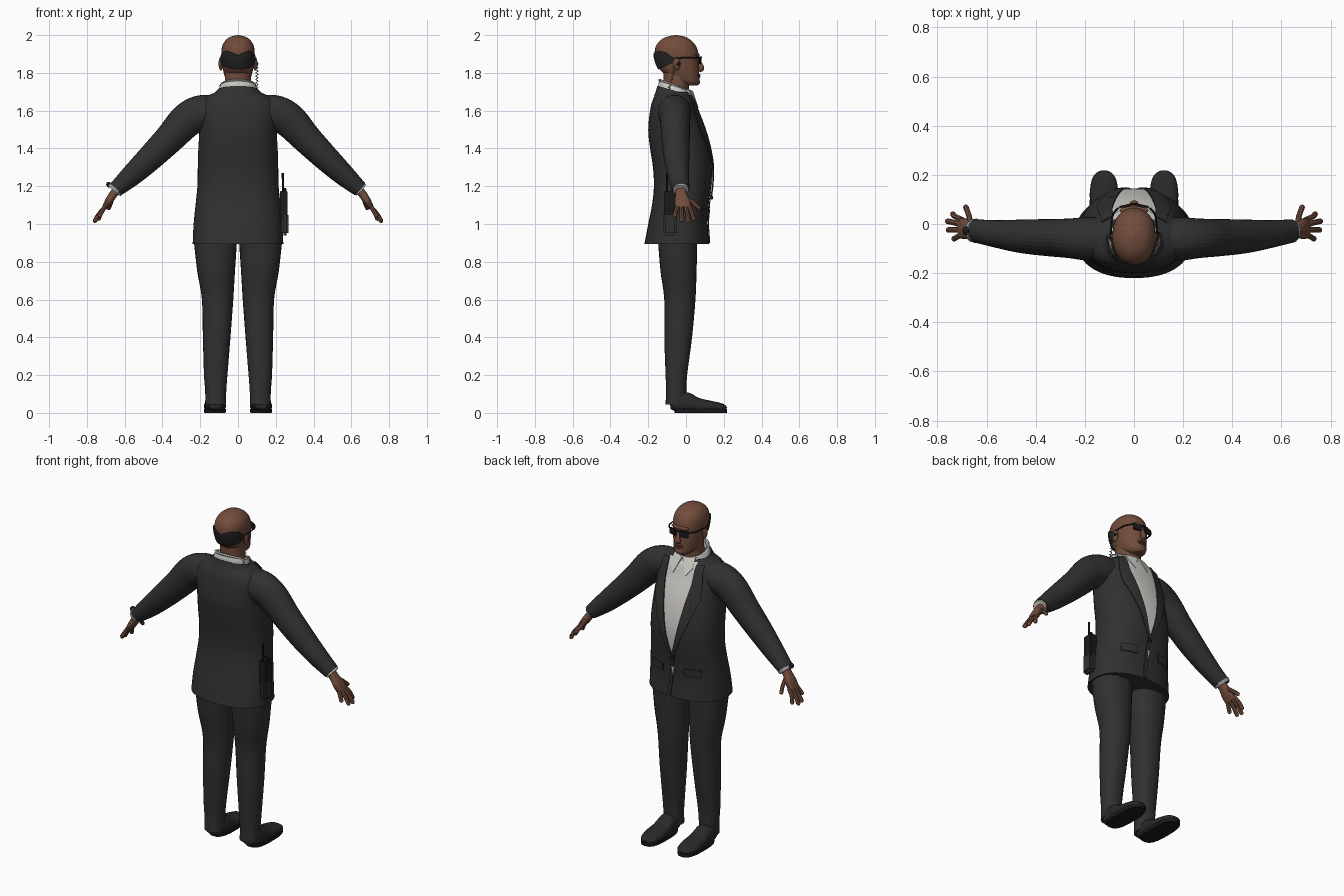
import bpy, bmesh, math
from mathutils import Vector

cube = bpy.data.objects.get("Cube")
if cube:
    bpy.data.objects.remove(cube, do_unlink=True)


def material(name, r, g, b):
    m = bpy.data.materials.new(name)
    m.use_nodes = True
    m.diffuse_color = (r, g, b, 1)
    node = next(n for n in m.node_tree.nodes if n.type == 'BSDF_PRINCIPLED')
    node.inputs["Base Color"].default_value = (r, g, b, 1)
    node.inputs["Roughness"].default_value = 0.7
    return m


SKIN = material("brown skin", .17, .073, .045)
SUIT = material("charcoal cloth", .03, .03, .031)
SHIRT = material("off white cotton", .62, .61, .57)
HAIR = material("black hair", .018, .018, .02)
BLACK = material("black plastic", .01, .01, .011)
LEATHER = material("dark leather", .022, .022, .023)
STEEL = material("steel", .35, .35, .36)
BRONZE = material("bronze pin", .2, .07, .03)
LIPS = material("dark lips", .11, .045, .032)
parts = []


def finish(name, bm, mat):
    bmesh.ops.recalc_face_normals(bm, faces=bm.faces)
    me = bpy.data.meshes.new(name)
    bm.to_mesh(me)
    bm.free()
    ob = bpy.data.objects.new(name, me)
    me.materials.append(mat)
    bpy.context.collection.objects.link(ob)
    parts.append(ob)
    return ob


def spline(keys, t):
    """Smooth interpolation through the keys, t in 0..1."""
    n = len(keys) - 1
    i = min(int(t * n), n - 1)
    f = t * n - i
    a, b, c, d = (keys[max(0, min(n, j))] for j in range(i - 1, i + 3))
    return [q + f / 2 * (r - p + f * (2 * p - 5 * q + 4 * r - s + f * (3 * (q - r) + s - p)))
            for p, q, r, s in zip(a, b, c, d)]


def oval(c, u, v, ang, p):
    co, si = math.cos(ang), math.sin(ang)
    e = 2 / p
    return c + u * math.copysign(abs(co) ** e, co) + v * math.copysign(abs(si) ** e, si)


def loft(name, rings, mat, p=2.0, seg=24, caps=True):
    bm = bmesh.new()
    rows = [[bm.verts.new(oval(c, u, v, k * math.tau / seg, p)) for k in range(seg)]
            for c, u, v in rings]
    for a, b in zip(rows, rows[1:]):
        for k in range(seg):
            j = (k + 1) % seg
            bm.faces.new((a[k], a[j], b[j], b[k]))
    if caps:
        bm.faces.new(rows[0])
        bm.faces.new(rows[-1])
    return finish(name, bm, mat)


def level_ring(key):
    z, hw, back, front = key[:4]
    x = key[4] if len(key) > 4 else 0
    return (Vector((x, (back + front) / 2, z)), Vector((hw, 0, 0)),
            Vector((0, (front - back) / 2, 0)))


def stack(name, keys, mat, p=2.2, seg=40, steps=36, caps=True):
    rings = [level_ring(spline(keys, i / steps)) for i in range(steps + 1)]
    return loft(name, rings, mat, p, seg, caps)


def tube(name, keys, mat, side=1, ref=(0, 1, 0), p=2.0, seg=16, steps=20):
    """Loft along a path of x, y, z, radius, radius along ref."""
    rings = []
    for i in range(steps + 1):
        t = i / steps
        x, y, z, rn, rr = spline(keys, t)
        d = (Vector(spline(keys, min(1, t + .02))[:3]) - Vector(spline(keys, max(0, t - .02))[:3])).normalized()
        v = (Vector(ref) - d * d.dot(Vector(ref))).normalized()
        u = d.cross(v)
        flip = Vector((side, 1, 1))
        rings.append((Vector((x, y, z)) * flip, u * flip * rn, v * flip * rr))
    return loft(name, rings, mat, p, seg)


def rod(name, pts, r, mat, side=1, ref=(0, 1, 0), steps=8):
    return tube(name, [(*q, r, r) for q in pts], mat, side, ref, seg=8, steps=steps)


def box(name, loc, size, mat, rot=0, bevel=.004):
    bm = bmesh.new()
    bmesh.ops.create_cube(bm, size=1)
    bmesh.ops.scale(bm, vec=size, verts=bm.verts)
    bmesh.ops.bevel(bm, geom=bm.edges[:], offset=bevel, segments=2, affect='EDGES')
    ob = finish(name, bm, mat)
    ob.location, ob.rotation_euler.z = loc, rot
    return ob


def ball(name, loc, size, mat):
    bm = bmesh.new()
    bmesh.ops.create_uvsphere(bm, u_segments=16, v_segments=10, radius=1)
    bmesh.ops.scale(bm, vec=size, verts=bm.verts)
    ob = finish(name, bm, mat)
    ob.location = loc
    return ob


def key_at(keys, z):
    lo, hi = 0, 1
    for _ in range(30):
        mid = (lo + hi) / 2
        lo, hi = (mid, hi) if spline(keys, mid)[0] < z else (lo, mid)
    return spline(keys, lo)


def skin_patch(name, keys, rule, mat, p, lift=.004, nu=16, nv=20):
    """Thin plate over a stacked body; rule(u, v) gives angle (or x as text-free tuple) and z."""
    bm = bmesh.new()
    grid = []
    for j in range(nv + 1):
        row = []
        for i in range(nu + 1):
            ang, x, z = rule(i / nu, j / nv)
            c, u, v = level_ring(key_at(keys, z))
            if ang is None:
                s = max(-1, min(1, x / u.x))
                ang = math.acos(math.copysign(abs(s) ** (p / 2), s))
            u.x += lift
            v.y += lift
            row.append(bm.verts.new(oval(c, u, v, ang, p)))
        grid.append(row)
    for a, b in zip(grid, grid[1:]):
        for i in range(nu):
            bm.faces.new((a[i], a[i + 1], b[i + 1], b[i]))
    ob = finish(name, bm, mat)
    mod = ob.modifiers.new("thickness", 'SOLIDIFY')
    mod.thickness, mod.offset = .006, 0
    return ob


# Jacket body
COAT = [(.895, .24, -.22, .122), (1, .235, -.2, .115), (1.1, .225, -.18, .12), (1.2, .215, -.17, .133),
        (1.3, .213, -.175, .138), (1.4, .21, -.19, .125), (1.5, .205, -.2, .1), (1.6, .21, -.19, .062),
        (1.66, .185, -.175, .042), (1.7, .115, -.15, .02)]
stack("jacket", COAT, SUIT, p=2.3, seg=56)


# Shirt front, lapels and front edges
def opening(z):
    return .088 * max(0, min(1, (z - 1.16) / .42)) ** .75


def shirt_rule(u, v):
    z = 1.16 + v * .53
    return None, (2 * u - 1) * opening(z), z


skin_patch("shirt_front", COAT, shirt_rule, SHIRT, 2.3, lift=.003)
for side, label in ((1, "left"), (-1, "right")):
    def lapel_rule(u, v):
        z = 1.15 + v * .53
        width = .012 + .06 * min(v / .65, (1.3 - v) / .65)
        return None, side * (opening(z) - .004 + u * width), z

    skin_patch(label + "_lapel", COAT, lapel_rule, SUIT, 2.3, lift=.009, nu=6)
    skin_patch(label + "_pocket_flap", COAT, lambda u, v: (None, side * (.07 + .09 * u), 1.04 + .045 * v),
               SUIT, 2.3, lift=.005, nu=6, nv=3)
skin_patch("front_overlap", COAT, lambda u, v: (None, -.014 + .02 * u + .03 * (1 - v), .9 + .27 * v), SUIT, 2.3, lift=.004, nu=3)
skin_patch("shirt_gap", COAT, lambda u, v: (None, (u - .5) * .016 * v, 1.03 + .05 * v), SHIRT, 2.3, lift=.006, nu=2, nv=2)
ball("jacket_button", (0, .136, 1.14), (.011, .008, .011), BLACK)
box("lapel_pin", (-.09, .108, 1.47), (.03, .008, .012), BRONZE, rot=.3, bevel=.002)

# Neck, shirt collar and jacket collar
stack("neck", [(1.66, .075, -.125, .01), (1.72, .07, -.118, .015), (1.8, .068, -.12, .02)], SKIN, steps=8)


def collar(name, rows, mat):
    rings = [(Vector((0, -.058, z)), Vector((w, 0, 0)), Vector((0, d, -tilt))) for z, w, d, tilt in rows]
    ob = loft(name, rings, mat, 2.1, 40, False)
    ob.modifiers.new("thickness", 'SOLIDIFY').thickness = .008


collar("shirt_collar", [(1.68, .106, .09, .025), (1.71, .102, .088, .03), (1.738, .092, .083, .03)], SHIRT)
collar("shirt_collar_inner", [(1.738, .092, .083, .03), (1.725, .078, .075, .03)], SHIRT)
collar("jacket_collar", [(1.655, .15, .112, .02), (1.685, .13, .1, .022), (1.705, .112, .094, .026)], SUIT)
for side, label in ((1, "left"), (-1, "right")):
    bm = bmesh.new()
    bm.faces.new([bm.verts.new((side * x, y, z)) for x, y, z in
                  ((.004, .036, 1.705), (.07, .008, 1.715), (.075, .045, 1.66), (.042, .066, 1.615))])
    finish(label + "_collar_point", bm, SHIRT).modifiers.new("thickness", 'SOLIDIFY').thickness = .008

# Head, face and hair
HEAD = [(1.732, .03, .0, .058), (1.75, .056, -.06, .07), (1.78, .07, -.1, .07), (1.82, .08, -.14, .068),
        (1.86, .085, -.158, .066), (1.9, .088, -.166, .066), (1.94, .084, -.16, .054),
        (1.97, .068, -.138, .03), (1.99, .043, -.105, -.002), (2, .006, -.06, -.048)]
stack("head", HEAD, SKIN, p=2.15)


def hair_rule(u, v):
    d = abs(2 * u - 1)
    low = 1.82 + .04 * d ** 2
    high = 1.893 + .022 * math.sin(math.pi * min(1, d * 1.1)) - .02 * max(0, d - .75) / .25
    return math.pi * (1.01 + .98 * u), 0, low + (high - low) * v


skin_patch("hair_band", HEAD, hair_rule, HAIR, 2.15, nu=40, nv=8)
tube("nose", [(0, .062, 1.875, .008, .008), (0, .076, 1.845, .012, .012), (0, .082, 1.822, .014, .019),
              (0, .07, 1.808, .006, .012)], SKIN, ref=(1, 0, 0), steps=12)
ball("brow", (0, .055, 1.895), (.058, .018, .012), SKIN)
ball("upper_lip", (0, .066, 1.789), (.026, .011, .006), LIPS)
ball("lower_lip", (0, .066, 1.779), (.023, .011, .006), LIPS)
ball("chin", (0, .055, 1.752), (.03, .02, .018), SKIN)
rod("glasses_bridge", [(-.014, .08, 1.88), (0, .082, 1.884), (.014, .08, 1.88)], .004, BLACK)
for side, label in ((1, "left"), (-1, "right")):
    ball(label + "_ear", (side * .091, -.05, 1.848), (.012, .02, .036), SKIN)
    box(label + "_lens", (side * .038, .073, 1.868), (.052, .01, .04), BLACK, rot=-side * .22)
    rod(label + "_temple", [(.064, .066, 1.88), (.088, .03, 1.88), (.095, -.06, 1.878)], .004, BLACK, side, (0, 0, 1))

# Earpiece with its coiled lead
rod("earpiece_coil", [(.1 + .006 * math.cos(k * 1.6), -.055 - k * .0012 + .006 * math.sin(k * 1.6), 1.845 - k * .0045)
                      for k in range(30)], .0022, STEEL, steps=90)
ball("earpiece", (.101, -.04, 1.848), (.007, .008, .009), BLACK)

# Limbs, built once and mirrored
ARM = [(.1, -.06, 1.597, .08, .085), (.19, -.06, 1.59, .093, .088), (.27, -.058, 1.55, .092, .08),
       (.36, -.055, 1.455, .08, .075), (.46, -.05, 1.355, .07, .068), (.56, -.04, 1.26, .058, .056),
       (.645, -.028, 1.185, .042, .047)]
PALM = [(.625, -.028, 1.2, .024, .028), (.66, -.026, 1.157, .022, .03), (.685, -.02, 1.12, .02, .042),
        (.708, -.015, 1.085, .013, .042)]
FINGERS = {"index": ((.7, .018, 1.095), (.727, .03, 1.06), (.737, .04, 1.028)),
           "middle": ((.705, -.002, 1.09), (.738, .007, 1.05), (.758, .011, 1.017)),
           "ring": ((.705, -.024, 1.09), (.735, -.024, 1.052), (.755, -.024, 1.02)),
           "little": ((.7, -.043, 1.1), (.718, -.052, 1.07), (.732, -.06, 1.045)),
           "thumb": ((.665, -.005, 1.145), (.672, .035, 1.115), (.684, .068, 1.085))}
LEG = [(.045, .055, -.108, -.005, .118), (.12, .056, -.106, .002, .118), (.2, .062, -.108, .006, .118),
       (.4, .073, -.115, .032, .113), (.6, .083, -.115, .05, .108), (.75, .1, -.135, .056, .116),
       (.93, .116, -.15, .06, .12)]
SHOE = [(.122, -.085, .05, .03, .035), (.122, -.05, .054, .05, .05), (.122, 0, .056, .054, .052),
        (.122, .06, .042, .038, .055), (.122, .13, .034, .03, .058), (.122, .19, .028, .022, .046),
        (.122, .215, .022, .008, .02)]
for side, label in ((1, "left"), (-1, "right")):
    tube(label + "_sleeve", ARM, SUIT, side, seg=28, steps=30)
    tube(label + "_cuff", [(.622, -.031, 1.206, .043, .047), (.652, -.028, 1.179, .038, .041)], SHIRT, side, steps=3)
    tube(label + "_palm", PALM, SKIN, side, p=2.3)
    for finger, pts in FINGERS.items():
        ref = (1, 0, 0) if finger == "thumb" else (0, 1, 0)
        rod(label + "_" + finger, pts, .0115, SKIN, side, ref)
        ball(label + "_" + finger + "_tip", Vector(pts[-1]) * Vector((side, 1, 1)), (.011,) * 3, SKIN)
    stack(label + "_trouser_leg", [(*k[:4], side * k[4]) for k in LEG], SUIT, seg=28, steps=24)
    tube(label + "_shoe", SHOE, LEATHER, side, ref=(1, 0, 0), p=2.3, seg=24)
    sole = [(z, .056 * w, -.06, .217, side * .122) for z, w in ((0, 1), (.008, 1.04), (.02, 1.04))]
    stack(label + "_sole", sole, BLACK, p=2.8, seg=32, steps=3)

# Wristwatch
tube("watch_strap", [(-.643, -.028, 1.19, .046, .05), (-.655, -.027, 1.176, .043, .047)], STEEL, steps=3)
ball("watch_face", (-.683, -.027, 1.208), (.016, .018, .014), BLACK).rotation_euler.y = .8
ball("watch_knob", (-.64, -.027, 1.232), (.012, .018, .012), STEEL)

# Hip radio
box("radio_body", (.242, -.085, 1.1), (.04, .065, .15), BLACK)
box("radio_holster", (.248, -.085, 1.0), (.04, .075, .12), SUIT, bevel=.012)
rod("radio_antenna", [(.238, -.1, 1.16), (.238, -.1, 1.215), (.237, -.1, 1.27)], .006, BLACK)
ball("radio_knob", (.248, -.07, 1.18), (.008, .008, .012), BLACK)

for ob in bpy.context.view_layer.objects:
    ob.select_set(ob in parts)
bpy.context.view_layer.objects.active = parts[0]
bpy.ops.object.shade_smooth_by_angle(angle=math.radians(50))
